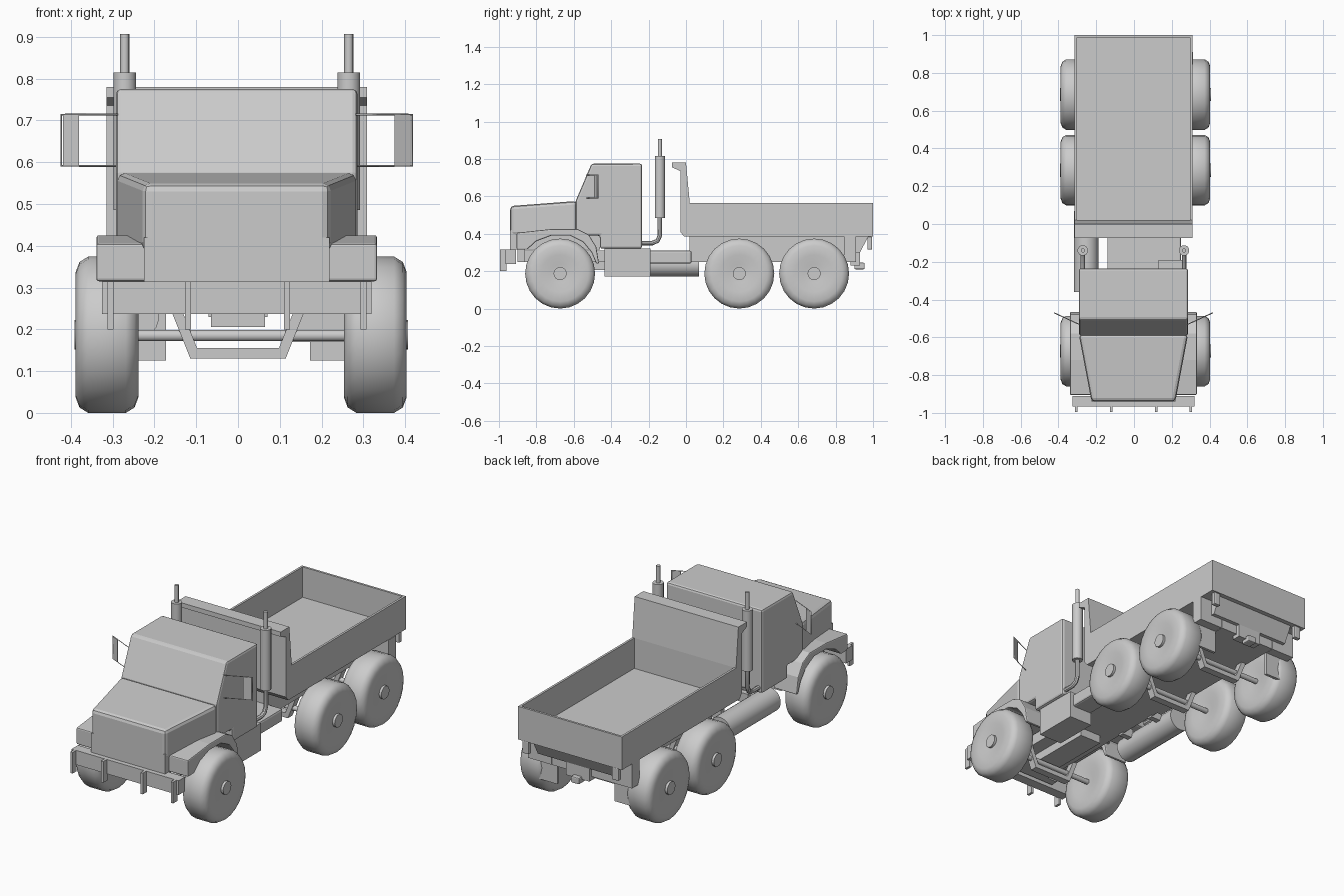
import bpy, bmesh, math
from mathutils import Vector

cube = bpy.data.objects.get("Cube")
if cube:
    bpy.data.objects.remove(cube, do_unlink=True)

grey = bpy.data.materials.new("plain_grey")
grey.use_nodes = True
grey.diffuse_color = (0.6, 0.6, 0.6, 1)
grey.node_tree.nodes["Principled BSDF"].inputs["Base Color"].default_value = (0.6, 0.6, 0.6, 1)


def finish(name, mesh, bevel=0, smooth=False):
    ob = bpy.data.objects.new(name, mesh)
    bpy.context.scene.collection.objects.link(ob)
    mesh.materials.clear()
    mesh.materials.append(grey)
    if bevel:
        mod = ob.modifiers.new("soft_edges", 'BEVEL')
        mod.width, mod.segments, mod.limit_method = bevel, 2, 'ANGLE'
    if smooth:
        bpy.ops.object.select_all(action='DESELECT')
        ob.select_set(True)
        bpy.context.view_layer.objects.active = ob
        bpy.ops.object.shade_smooth_by_angle(angle=math.radians(40))
    return ob


def from_bmesh(name, bm, bevel=0, smooth=False):
    bmesh.ops.recalc_face_normals(bm, faces=bm.faces)
    mesh = bpy.data.meshes.new(name)
    bm.to_mesh(mesh)
    bm.free()
    return finish(name, mesh, bevel, smooth)


def extrude(name, profile, x0, x1, bevel=0):
    """Side profile of (y, z) points pushed across from x0 to x1."""
    bm = bmesh.new()
    face = bm.faces.new([bm.verts.new((x0, y, z)) for y, z in profile])
    out = bmesh.ops.extrude_face_region(bm, geom=[face])
    moved = [v for v in out["geom"] if isinstance(v, bmesh.types.BMVert)]
    bmesh.ops.translate(bm, verts=moved, vec=(x1 - x0, 0, 0))
    return from_bmesh(name, bm, bevel)


def box(name, x0, x1, y0, y1, z0, z1, bevel=0):
    return extrude(name, [(y0, z0), (y1, z0), (y1, z1), (y0, z1)], x0, x1, bevel)


def lathe(name, profile, centre, axis, steps=24):
    """Turn (offset along axis, radius) points round the axis."""
    axis, centre = Vector(axis), Vector(centre)
    side = axis.orthogonal().normalized()
    bm = bmesh.new()
    vs = [bm.verts.new(centre + axis * a + side * r) for a, r in profile]
    edges = [bm.edges.new(p) for p in zip(vs, vs[1:])]
    bmesh.ops.spin(bm, geom=vs + edges, cent=centre, axis=axis,
                   angle=2 * math.pi, steps=steps, use_duplicate=False)
    bmesh.ops.remove_doubles(bm, verts=bm.verts, dist=0.0005)
    return from_bmesh(name, bm, smooth=True)


def cylinder(name, centre, axis, radius, a0, a1, steps=16):
    return lathe(name, [(a0, 0), (a0, radius), (a1, radius), (a1, 0)], centre, axis, steps)


def tube(name, points, radius, sides=2):
    curve = bpy.data.curves.new(name, 'CURVE')
    curve.dimensions = '3D'
    curve.bevel_depth, curve.bevel_resolution, curve.use_fill_caps = radius, sides, True
    line = curve.splines.new('POLY')
    line.points.add(len(points) - 1)
    for p, co in zip(line.points, points):
        p.co = (*co, 1)
    helper = bpy.data.objects.new(name + "_path", curve)
    mesh = bpy.data.meshes.new_from_object(helper)
    bpy.data.objects.remove(helper)
    return finish(name, mesh, smooth=sides > 0)


X, Y, Z = (1, 0, 0), (0, 1, 0), (0, 0, 1)
SIDES = (("left", 1), ("right", -1))
MID = -0.003

# Cab
extrude("cab", [(-.59, .39), (-.59, .575), (-.505, .775), (-.235, .775),
                (-.235, .32), (-.46, .32), (-.46, .39)], MID - .289, MID + .289, .012)

# Hood, narrowing towards the grille
hood = extrude("hood", [(-.94, .39), (-.94, .548), (-.585, .575), (-.585, .39)],
               MID - .289, MID + .289, .018)
for v in hood.data.vertices:
    if v.co.y < -.9:
        v.co.x = MID + math.copysign(.222, v.co.x)
box("grille_and_engine_bay", MID - .222, MID + .222, -.94, -.46, .315, .42)

# Chassis, gearbox and front bumper
box("chassis", -.14, .14, -.9, .91, .25, .31)
box("front_chassis_end", -.2, .2, -.9, -.86, .25, .32)
box("bed_subframe", -.17, .17, .02, .91, .25, .385)
box("gearbox", -.065, .065, -.72, -.35, .205, .25)
box("bumper", MID - .322, MID + .322, -.965, -.91, .237, .315)
for x in (-.305, -.12, .117, .3):
    box("bumper_bar", x - .007, x + .007, -.995, -.96, .2, .315)

# Fenders
fender = [(-.905, .315), (-.905, .405), (-.72, .425), (-.58, .425), (-.52, .395),
          (-.48, .33), (-.465, .24), (-.48, .24), (-.505, .3), (-.55, .355),
          (-.62, .39), (-.72, .39), (-.8, .36), (-.85, .315)]
for side, s in SIDES:
    extrude(side + "_fender", fender, MID + s * .2, MID + s * .336, .006)

# Wheels, hubs and axles
half = [(.062, 0), (.066, .05), (.074, .1), (.075, .15), (.066, .174), (.045, .187)]
tyre = half + [(-a, r) for a, r in reversed(half)]
for row, y in (("front", -.673), ("middle", .285), ("rear", .685)):
    for side, s in SIDES:
        c = (.0075 + s * .321, y, .187)
        lathe(f"{row}_{side}_wheel", tyre, c, X)
        cylinder(f"{row}_{side}_hub", c, (s, 0, 0), .035, 0, .078)
    cylinder(row + "_axle", (0, y, .185), X, .014, -.26, .27, 12)
    # Cradle hanging below the chassis at the axle
    extrude(row + "_cradle_bar", [(y - .02, .13), (y + .02, .13), (y + .02, .155),
                                  (y - .02, .155)], -.112, .112)
    for side, s in SIDES:
        leg = box(f"{row}_{side}_cradle_leg", s * .088, s * .114, y - .02, y + .02, .13, .255)
        for v in leg.data.vertices:
            if v.co.z > .2:
                v.co.x += s * .05

# Fuel tank, battery box and step
cylinder("fuel_tank", (-.253, 0, .235), Y, .065, -.36, .07, 20)
for y in (-.26, -.03):
    box("tank_strap", -.2, -.13, y - .015, y + .015, .24, .29)
box("battery_box", .13, .27, -.435, -.19, .17, .32)
box("air_tank_box", .13, .25, -.25, .03, .24, .31, .01)

# Exhaust stacks
for side, s in SIDES:
    x, y = MID + s * .268, -.14
    cylinder(side + "_muffler", (x, y, 0), Z, .028, .485, .815, 12)
    cylinder(side + "_stack_pipe", (x, y, 0), Z, .011, .8, .907, 10)
    tube(side + "_exhaust_elbow", [(x, y, .49), (x, y, .39), (x, y - .012, .362),
                                   (x, y - .04, .35), (x, -.24, .35)], .012)

# Mirrors on thin frames
for side, s in SIDES:
    def at(x, z):
        return (MID + s * x, -.53 + (x - .29) * .46, z)
    tube(side + "_mirror_frame", [at(.285, .714), at(.42, .714), at(.42, .591),
                                  at(.285, .591)], .0025, 0)
    plate = box(side + "_mirror", MID + s * .377, MID + s * .416, -.003, .003, .592, .713)
    for v in plate.data.vertices:
        v.co.y += at(abs(v.co.x - MID), 0)[1]

# Cargo bed: floor, walls and headboard
L, R, T = MID - .312, MID + .312, .012
box("bed_floor", L, R, .01, 1, .385, .4)
box("bed_left_wall", R - T, R, .01, 1, .385, .565)
box("bed_right_wall", L, L + T, .01, 1, .385, .565)
box("tailgate", L, R, 1 - T, 1, .385, .565)
extrude("headboard", [(-.075, .78), (0, .78), (.02, .565), (.02, .385), (-.01, .385),
                      (-.03, .41), (-.03, .735), (-.075, .755)], L, R)

# Rear end: crossmember, mud flaps, tail lamps and hitch
extrude("rear_crossmember", [(.88, .3), (.93, .3), (.975, .385), (.88, .385)], -.24, .24)
for side, s in SIDES:
    box(side + "_mud_flap", s * .172, s * .312, .845, .86, .125, .385)
    box(side + "_flap_bracket", s * .172, s * .312, .86, .91, .25, .385)
    box(side + "_tail_lamp", s * .25, s * .29, .97, .995, .315, .385, .005)
box("hitch_block", -.07, .07, .88, .93, .23, .3)
box("hitch_hook", -.025, .025, .9, .955, .21, .245, .006)
